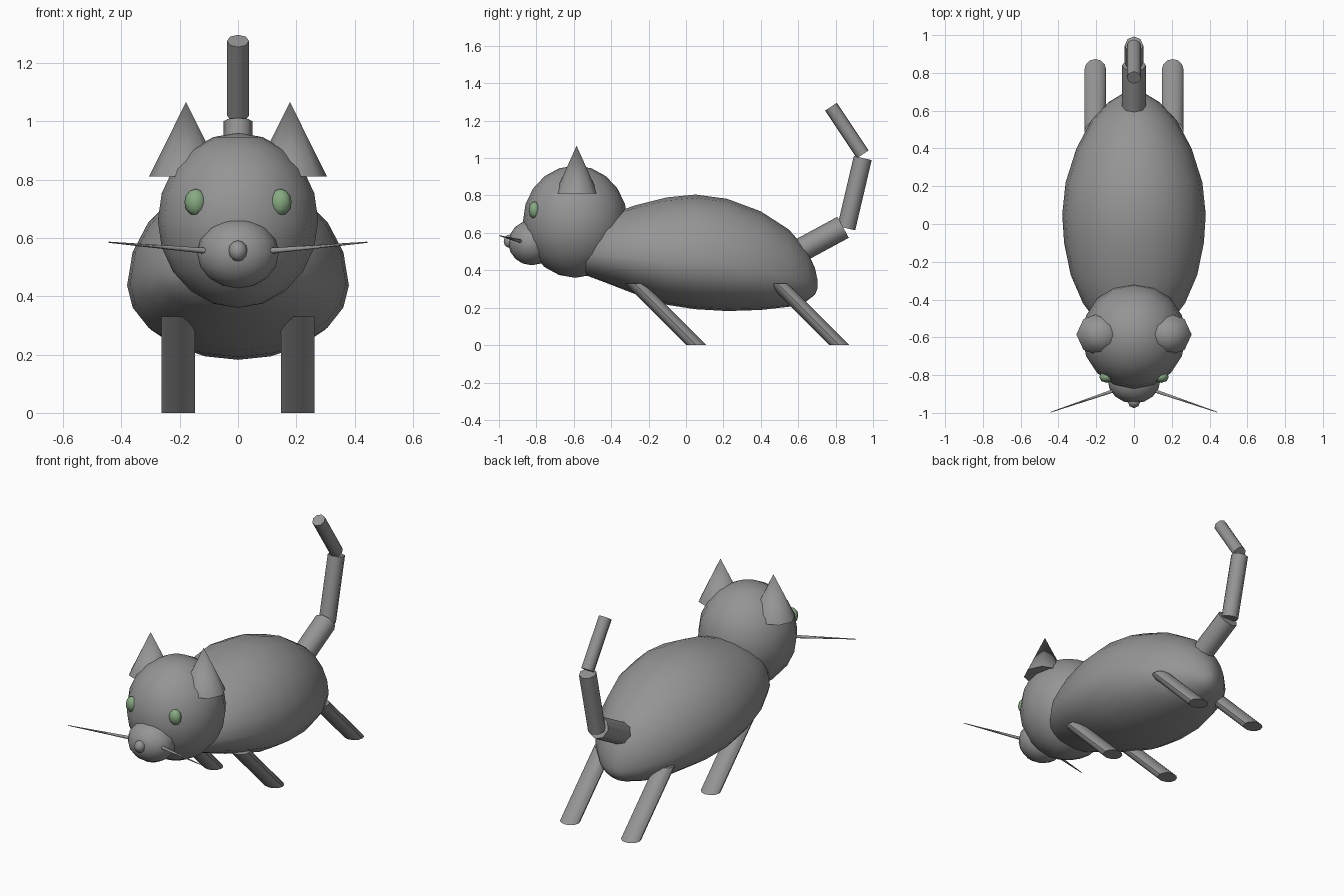
import bpy, bmesh, math
from mathutils import Vector, Matrix

if "Cube" in bpy.data.objects:
    bpy.data.objects.remove(bpy.data.objects["Cube"])


def material(name, rgb):
    m = bpy.data.materials.new(name)
    m.diffuse_color = (*rgb, 1)
    m.use_nodes = True
    m.node_tree.nodes["Principled BSDF"].inputs["Base Color"].default_value = m.diffuse_color
    return m


grey = material("grey_fur", (0.30, 0.30, 0.30))
green = material("eye_green", (0.24, 0.40, 0.22))


def finish(bm, name, mat, angle=60):
    bmesh.ops.recalc_face_normals(bm, faces=bm.faces[:])
    me = bpy.data.meshes.new(name)
    bm.to_mesh(me)
    bm.free()
    ob = bpy.data.objects.new(name, me)
    bpy.context.collection.objects.link(ob)
    me.materials.append(mat)
    bpy.ops.object.select_all(action='DESELECT')
    ob.select_set(True)
    bpy.context.view_layer.objects.active = ob
    bpy.ops.object.shade_smooth_by_angle(angle=math.radians(angle))
    return ob


def ball(name, centre, radii, mat, seg=16, rings=10):
    bm = bmesh.new()
    bmesh.ops.create_uvsphere(bm, u_segments=seg, v_segments=rings, radius=1)
    bmesh.ops.transform(bm, verts=bm.verts[:],
                        matrix=Matrix.Translation(centre) @ Matrix.Diagonal((*radii, 1)))
    return finish(bm, name, mat, 80)


def rod(name, a, b, r1, r2, mat, seg=8):
    a, b = Vector(a), Vector(b)
    d = b - a
    bm = bmesh.new()
    bmesh.ops.create_cone(bm, cap_ends=True, segments=seg, radius1=r1, radius2=r2, depth=d.length)
    rot = d.to_track_quat('Z', 'Y').to_matrix().to_4x4()
    bmesh.ops.transform(bm, verts=bm.verts[:], matrix=Matrix.Translation((a + b) / 2) @ rot)
    return finish(bm, name, mat)


def loft(name, rings, mat, angle=60):
    """Skin a list of closed point rings and close both ends."""
    bm = bmesh.new()
    loops = [[bm.verts.new(p) for p in ring] for ring in rings]
    n = len(loops[0])
    for l0, l1 in zip(loops, loops[1:]):
        for i in range(n):
            j = (i + 1) % n
            bm.faces.new((l0[i], l0[j], l1[j], l1[i]))
    bm.faces.new(loops[0])
    bm.faces.new(loops[-1])
    return finish(bm, name, mat, angle)


# Body: egg-shaped sections, (y, top, bottom, half width)
SECTIONS = [(-0.61, 0.56, 0.44, 0.07), (-0.54, 0.63, 0.375, 0.18), (-0.42, 0.695, 0.33, 0.27),
            (-0.27, 0.748, 0.272, 0.335), (-0.1, 0.79, 0.215, 0.37), (0.05, 0.805, 0.192, 0.38),
            (0.22, 0.782, 0.182, 0.362), (0.4, 0.715, 0.188, 0.305), (0.55, 0.618, 0.205, 0.225),
            (0.645, 0.51, 0.235, 0.135), (0.69, 0.41, 0.27, 0.06), (0.704, 0.345, 0.305, 0.015)]


def egg(y, top, bottom, w, n=20):
    mid = bottom + 0.4 * (top - bottom)
    ring = []
    for i in range(n):
        t = 2 * math.pi * i / n
        s = math.sin(t)
        ring.append((w * math.cos(t), y, mid + s * ((top - mid) if s > 0 else (mid - bottom))))
    return ring


loft("body", [egg(*s) for s in SECTIONS], grey, 80)

# Head, muzzle, nose
ball("head", (0, -0.592, 0.66), (0.275, 0.28, 0.30), grey)
ball("muzzle", (0, -0.825, 0.547), (0.14, 0.125, 0.12), grey, 16, 8)
ball("nose", (0, -0.94, 0.555), (0.033, 0.035, 0.036), grey, 8, 6)

for side, s in (("left", 1), ("right", -1)):
    # Ears
    bm = bmesh.new()
    bmesh.ops.create_cone(bm, cap_ends=True, segments=8, radius1=1, radius2=0, depth=1)
    bmesh.ops.transform(bm, verts=bm.verts[:],
                        matrix=Matrix.Translation((s * 0.178, -0.585, 0.938))
                        @ Matrix.Diagonal((0.127, 0.115, 0.256, 1)))
    finish(bm, side + "_ear", grey)
    # Eyes
    ball(side + "_eye", (s * 0.145, -0.81, 0.722), (0.039, 0.031, 0.046), green, 8, 6)
    # Whiskers
    rod(side + "_whisker", (s * 0.115, -0.885, 0.556), (s * 0.443, -0.997, 0.585),
        0.010, 0.002, grey, 6)
    # Slanted legs with level feet
    for part, foot_y in (("front", 0.055), ("hind", 0.82)):
        rings = []
        for z in (0, 0.33):
            rings.append([(s * 0.205 + 0.057 * math.cos(i * math.pi / 6),
                           foot_y - z + 0.053 * math.sin(i * math.pi / 6), z)
                          for i in range(12)])
        loft(f"{side}_{part}_leg", rings, grey, 40)

# Tail in three straight pieces
rod("tail_base", (0, 0.60, 0.50), (0, 0.84, 0.63), 0.064, 0.064, grey)
rod("tail_middle", (0, 0.857, 0.625), (0, 0.945, 1.0), 0.049, 0.049, grey)
rod("tail_tip", (0, 0.945, 1.02), (0, 0.775, 1.275), 0.038, 0.038, grey)
